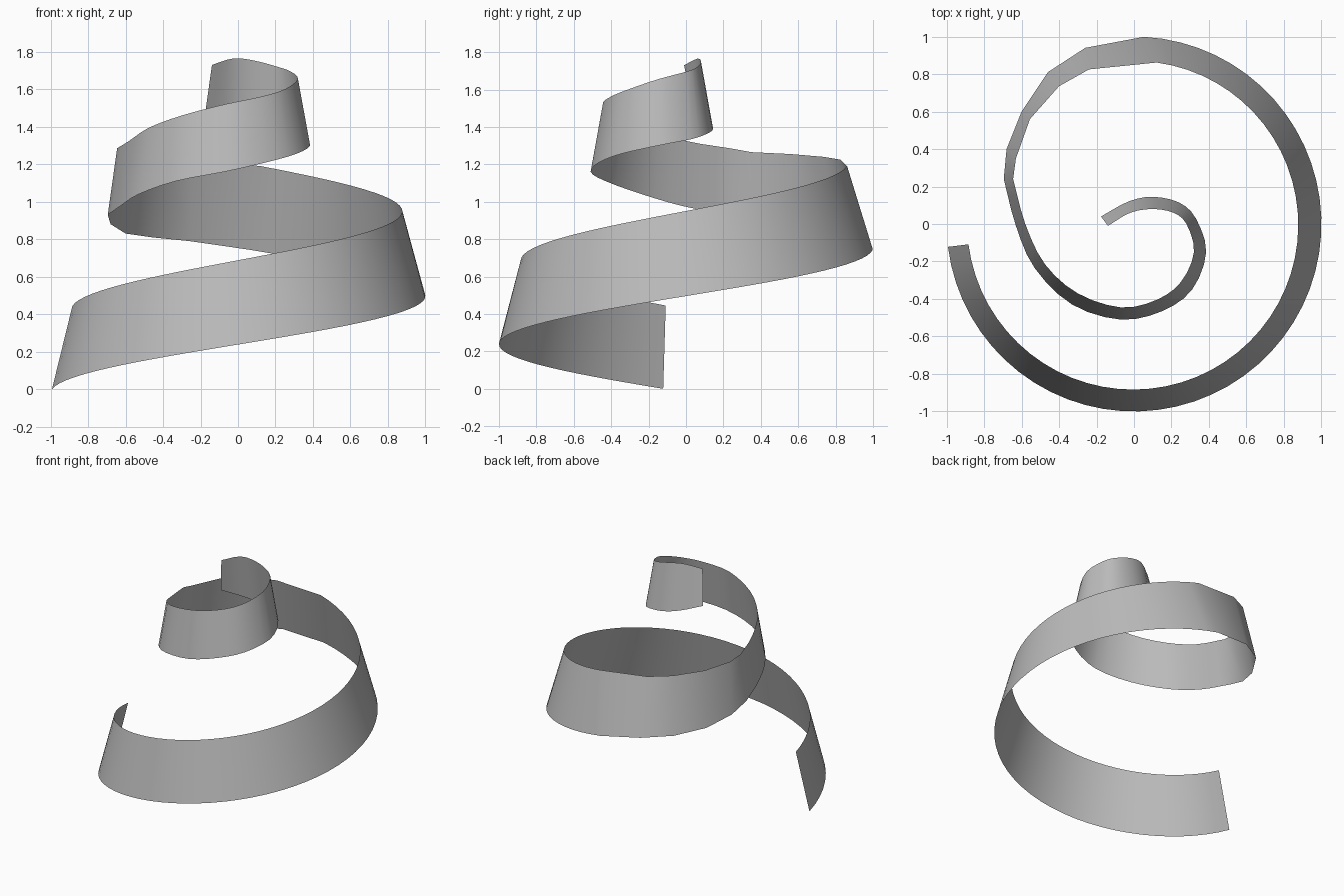
import bpy
import bmesh
from math import cos, sin, radians
from mathutils import Vector

default_cube = bpy.data.objects.get("Cube")
if default_cube:
    bpy.data.objects.remove(default_cube, do_unlink=True)


def make_material(name, colour):
    material = bpy.data.materials.new(name)
    material.use_nodes = True
    material.diffuse_color = colour
    material.node_tree.nodes["Principled BSDF"].inputs["Base Color"].default_value = colour
    return material


def ring_point(radius, angle, height):
    """Point on the wide lower turn, at an angle in degrees."""
    return Vector((radius * cos(radians(angle)), radius * sin(radians(angle)), height))


def smooth_path(points, steps):
    """Catmull-Rom curve through the points, without the first one."""
    padded = [points[0] * 2 - points[1], *points, points[-1] * 2 - points[-2]]
    result = []
    for before, start, end, after in zip(padded, padded[1:], padded[2:], padded[3:]):
        for step in range(1, steps + 1):
            t = step / steps
            linear = (end - before) * t
            square = (before * 2 - start * 5 + end * 4 - after) * t ** 2
            cubic = (start * 3 - before - end * 3 + after) * t ** 3
            result.append(start + (linear + square + cubic) / 2)
    return result


def vectors(rows):
    return [Vector(row) for row in rows]


# Wide lower turn: a steady climb round a circle, leaning inwards
lower_edge, upper_edge = [], []
turn_steps = 46
for step in range(turn_steps + 1):
    part = step / turn_steps
    lower_edge.append(ring_point(1, 187 + 260 * part, 0.745 * part))
    upper_edge.append(ring_point(0.89 - 0.02 * part, 187 + 255 * part, 0.445 + 0.745 * part))

# Faceted stretch where the ribbon tightens and narrows
lower_edge += vectors([
    (-.26, .94, .79), (-.46, .81, .81), (-.6, .6, .83),
    (-.68, .4, .88), (-.695, .24, .93)])
upper_edge += vectors([
    (-.24, .825, 1.225), (-.4, .735, 1.24), (-.555, .56, 1.255),
    (-.63, .35, 1.265), (-.645, .24, 1.285)])

# Small upper turn, curling in to the tip
lower_curl = vectors([
    lower_edge[-1], (-.63, -.01, .975), (-.53, -.235, 1.04), (-.33, -.43, 1.11),
    (-.07, -.51, 1.16), (.15, -.465, 1.21), (.31, -.35, 1.255), (.385, -.15, 1.3),
    (.33, .03, 1.335), (.24, .115, 1.365), (.1, .145, 1.39), (-.03, .12, 1.42),
    (-.176, .04, 1.465)])
upper_curl = vectors([
    upper_edge[-1], (-.58, 0, 1.325), (-.475, -.215, 1.395), (-.3, -.37, 1.46),
    (-.07, -.445, 1.52), (.12, -.405, 1.56), (.25, -.31, 1.6), (.32, -.15, 1.655),
    (.28, 0, 1.695), (.21, .06, 1.72), (.1, .08, 1.75), (-.02, .06, 1.765),
    (-.139, -.01, 1.73)])
lower_edge += smooth_path(lower_curl, 3)
upper_edge += smooth_path(upper_curl, 3)

# Sheet between the two edges
mesh = bpy.data.meshes.new("spiral_ribbon")
builder = bmesh.new()
bottom = [builder.verts.new(point) for point in lower_edge]
top = [builder.verts.new(point) for point in upper_edge]
for near, far, far_top, near_top in zip(bottom, bottom[1:], top[1:], top):
    builder.faces.new((near, far, far_top, near_top))
builder.to_mesh(mesh)
builder.free()

ribbon = bpy.data.objects.new("spiral_ribbon", mesh)
bpy.context.collection.objects.link(ribbon)
mesh.materials.append(make_material("plain_grey", (0.5, 0.5, 0.5, 1)))
bpy.context.view_layer.objects.active = ribbon
ribbon.select_set(True)
bpy.ops.object.shade_smooth_by_angle(angle=radians(40))
